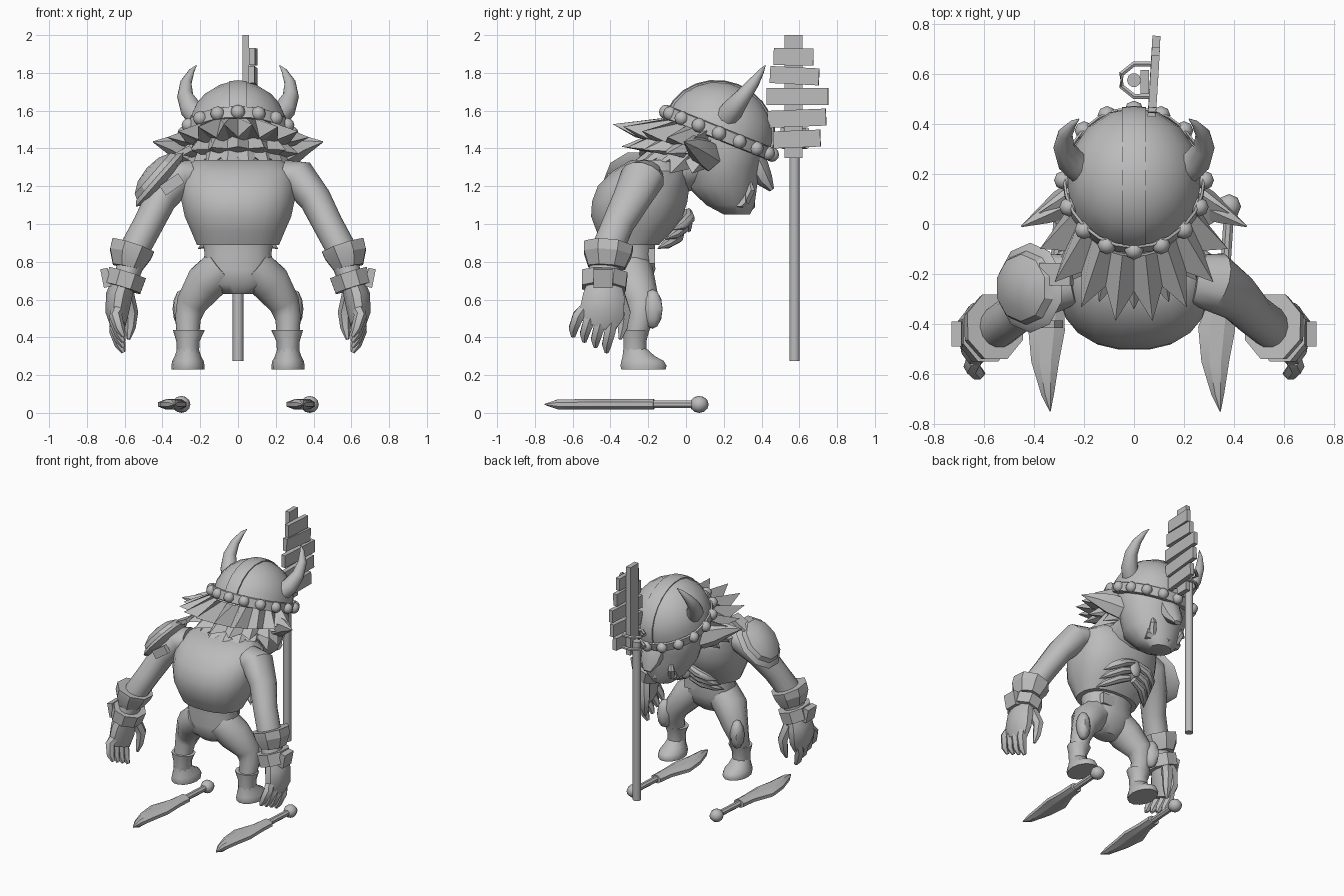
import bpy, bmesh, math
from mathutils import Vector, Matrix

old = bpy.data.objects.get("Cube")
if old:
    bpy.data.objects.remove(old, do_unlink=True)

grey = bpy.data.materials.new("stone grey")
grey.use_nodes = True
grey.diffuse_color = (0.5, 0.5, 0.5, 1)
grey.node_tree.nodes["Principled BSDF"].inputs["Base Color"].default_value = (0.5, 0.5, 0.5, 1)


def finish(name, bm, mirror=False, smooth=40):
    bmesh.ops.recalc_face_normals(bm, faces=bm.faces)
    mesh = bpy.data.meshes.new(name)
    bm.to_mesh(mesh)
    bm.free()
    mesh.materials.append(grey)
    ob = bpy.data.objects.new(name, mesh)
    bpy.context.collection.objects.link(ob)
    if mirror:
        ob.modifiers.new("Mirror", 'MIRROR')
    if smooth:
        bpy.ops.object.select_all(action='DESELECT')
        ob.select_set(True)
        bpy.context.view_layer.objects.active = ob
        bpy.ops.object.shade_smooth_by_angle(angle=math.radians(smooth))
    return ob


def tube(name, pts, sides=12, mirror=False, smooth=40, level=False, ref='Y', power=1.0):
    """Loft rings (x, y, z, radius along ref, other radius) along a path."""
    bm = bmesh.new()
    axis = Vector((0, 1, 0)) if ref == 'Y' else Vector((1, 0, 0))
    pos = [Vector(p[:3]) for p in pts]
    rings = []
    for i, p in enumerate(pts):
        t = pos[min(i + 1, len(pos) - 1)] - pos[max(i - 1, 0)]
        t = Vector((0, 0, 1)) if level else t.normalized()
        u = (axis - t * axis.dot(t)).normalized()
        v = t.cross(u)
        ru, rv = p[3], p[-1]
        ring = []
        for k in range(sides):
            a = math.tau * (k + 0.5) / sides
            c, s = math.cos(a), math.sin(a)
            c = math.copysign(abs(c) ** power, c)
            s = math.copysign(abs(s) ** power, s)
            ring.append(bm.verts.new(pos[i] + u * ru * c + v * rv * s))
        rings.append(ring)
    for a, b in zip(rings, rings[1:]):
        for k in range(sides):
            n = (k + 1) % sides
            bm.faces.new((a[k], a[n], b[n], b[k]))
    bm.faces.new(rings[0])
    bm.faces.new(rings[-1])
    return finish(name, bm, mirror, smooth)


def ball(name, loc, scale, rot=None, mirror=False, seg=12, rows=8, smooth=40, half=False):
    bm = bmesh.new()
    bmesh.ops.create_uvsphere(bm, u_segments=seg, v_segments=rows, radius=1)
    if half:
        bmesh.ops.bisect_plane(bm, geom=bm.verts[:] + bm.edges[:] + bm.faces[:],
                               plane_co=(0, 0, 0), plane_no=(0, 0, -1), clear_outer=True)
        bmesh.ops.holes_fill(bm, edges=bm.edges)
    m = Matrix.Translation(loc) @ (rot or Matrix()) @ Matrix.Diagonal((*scale, 1))
    bm.transform(m)
    return finish(name, bm, mirror, smooth)


def box(name, loc, size, rot=None, mirror=False):
    bm = bmesh.new()
    bmesh.ops.create_cube(bm, size=1)
    bm.transform(Matrix.Translation(loc) @ (rot or Matrix()) @ Matrix.Diagonal((*size, 1)))
    return finish(name, bm, mirror, 0)


def mane_layer(name, count, reach, top, tip_z, low, droop):
    """Half star of hair: each point joins an inner top, outer zigzag and inner lower edge."""
    bm = bmesh.new()
    rows = []
    for i in range(2 * count - 1):
        a = math.radians(-100 + 100 * i / (count - 1))
        s, c = math.sin(a), math.cos(a)
        side = 1 - abs(c)
        if i % 2 == 0:
            outer = (.385 * s * reach, -.02 - .375 * c * reach, tip_z - droop * side)
        else:
            outer = (.3 * s * reach, .0 - .27 * c * reach, (top + low) / 2 - .03 - droop * side * .5)
        rows.append([bm.verts.new(p) for p in ((.24 * s, .1 - .23 * c, top - .06 * side), outer,
                                               (.2 * s, .08 - .18 * c, low - .03 * side))])
    for a, b in zip(rows, rows[1:]):
        for k in range(3):
            n = (k + 1) % 3
            bm.faces.new((a[k], a[n], b[n], b[k]))
    bm.faces.new(rows[0])
    bm.faces.new(rows[-1])
    finish(name, bm, False, 20)


# Torso, hips and neck
tube("torso", [(0, -.29, .89, .15, .22), (0, -.275, .96, .2, .25), (0, -.26, 1.04, .245, .285),
               (0, -.245, 1.12, .255, .302), (0, -.225, 1.2, .245, .306), (0, -.19, 1.28, .2, .3),
               (0, -.16, 1.34, .13, .23)], 20, level=True, power=.85)
tube("hips", [(0, -.3, .63, .06, .08), (0, -.3, .68, .11, .17), (0, -.29, .76, .13, .195),
              (0, -.29, .84, .125, .18), (0, -.29, .92, .13, .19)], 16, level=True, power=.9)
tube("neck", [(0, -.2, 1.22, .13, .17), (0, -.03, 1.3, .14, .18), (0, .14, 1.34, .13, .18)], 12)
box("belt_pouch", (.08, -.19, .83), (.1, .05, .08))

# Legs, knee pads and boots
tube("legs", [(.08, -.3, .77, .12, .11), (.17, -.28, .69, .12, .11), (.245, -.23, .58, .09, .085),
              (.265, -.24, .5, .07, .07), (.265, -.27, .4, .06, .06), (.265, -.27, .34, .055, .055)], 12, True)
ball("knee_pads", (.295, -.178, .55), (.05, .06, .105), Matrix.Rotation(-.5, 4, 'Z'), True, 8, 6, 50)
tube("boot_cuffs", [(.26, -.265, .44, .075, .085), (.265, -.27, .38, .064, .062),
                    (.265, -.27, .31, .065, .058)], 10, True, level=True)
tube("boots", [(.265, -.225, .23, .12, .087), (.265, -.225, .25, .125, .088), (.265, -.23, .275, .115, .083),
               (.265, -.25, .3, .088, .07), (.265, -.27, .34, .063, .057)], 14, True, level=True)

# Arms, cuffs and bands
tube("arms", [(.24, -.22, 1.26, .1, .08), (.32, -.23, 1.245, .12, .1), (.41, -.29, 1.13, .1, .085),
              (.475, -.36, 1.0, .085, .08), (.54, -.41, .88, .085, .08), (.59, -.44, .72, .08, .065)], 14, True)
tube("arm_cuffs", [(.555, -.41, .885, .14, .125), (.57, -.415, .84, .135, .12),
                   (.585, -.42, .77, .105, .085)], 8, True, 20)
tube("wrist_bands", [(.585, -.43, .74, .13, .11), (.61, -.435, .66, .125, .105)], 8, True, 20)
box("band_plates", (.7, -.44, .715), (.04, .1, .1), Matrix.Rotation(.2, 4, 'Y'), True)

# Hands
tube("palms", [(.605, -.43, .7, .09, .06), (.63, -.435, .62, .115, .07), (.64, -.445, .53, .125, .062),
               (.635, -.47, .46, .1, .04)], 10, True)
for i in range(4):
    y = -.385 - i * .053
    end = y - .035 - i * .006
    tip = .32 + i * .028
    tube(f"finger_{i + 1}", [(.64, y, .54, .034), (.648, (y + end) / 2, tip + .11, .034),
                             (.625, end, tip + .04, .028), (.605, end, tip, .012)], 6, True)
tube("thumbs", [(.59, -.36, .63, .04), (.565, -.325, .53, .037), (.57, -.335, .45, .028),
                (.58, -.35, .39, .01)], 6, True)

# Shoulder armour on one side, with its strap
tilt = Matrix.Rotation(-.85, 4, 'Y')
ball("shoulder_rim", (-.415, -.255, 1.235), (.2, .18, .04), tilt, False, 10, 6, 30)
ball("shoulder_pad", (-.42, -.255, 1.24), (.175, .155, .085), tilt, False, 10, 6, 30, True)
box("shoulder_strap", (-.31, -.2, 1.37), (.14, .09, .03), Matrix.Rotation(-.5, 4, 'Y'))
box("strap_end", (-.35, -.4, 1.21), (.12, .03, .06), Matrix.Rotation(-.6, 4, 'Y'))

# Head, nose, tusks and ears
tube("head", [(0, .27, 1.05, .07, .08), (0, .235, 1.1, .13, .14), (0, .19, 1.2, .19, .2),
              (0, .195, 1.3, .2, .235), (0, .185, 1.42, .23, .25), (0, .14, 1.53, .22, .24)], 16, level=True)
tube("nose", [(0, .33, 1.39, .07, .08), (0, .38, 1.3, .065, .085), (0, .415, 1.235, .05, .07),
              (0, .455, 1.18, .015, .03)], 8)
tube("lower_lip", [(-.13, .28, 1.13, .04), (0, .32, 1.11, .05), (.13, .28, 1.13, .04)], 8)
tube("tusks", [(.1, .31, 1.12, .028), (.12, .345, 1.18, .024), (.11, .33, 1.26, .003)], 6, True)
tube("ears", [(.2, .12, 1.36, .075, .085), (.28, .08, 1.39, .065, .08), (.36, .035, 1.42, .04, .05),
              (.45, -.01, 1.435, .003, .003)], 6, True, 25)

# Mane: a mass of hair with three layers of broad points round the back of the head
ball("mane_hair", (0, .03, 1.42), (.26, .22, .125), Matrix.Rotation(-.15, 4, 'X'), False, 14, 8)
mane_layer("mane_upper", 10, 1, 1.56, 1.53, 1.42, .09)
mane_layer("mane_middle", 9, .86, 1.5, 1.41, 1.36, .05)
mane_layer("mane_lower", 10, .8, 1.45, 1.3, 1.32, .04)

# Helmet with ridge, rim and studs
lean = Matrix.Rotation(math.radians(-22), 4, 'X')
centre = Vector((0, .175, 1.48))
ball("helmet", centre, (.27, .295, .272), lean, False, 16, 12, 40, True)
ridge = []
for i in range(13):
    a = math.pi * i / 12
    p = centre + lean @ Vector((0, -.29 * math.cos(a), .268 * math.sin(a)))
    ridge.append((*p, .055, .012))
tube("helmet_ridge", ridge, 6, ref='X', smooth=60)
rim = [(-.035, .275, .295), (-.03, .285, .305), (.03, .285, .305), (.035, .275, .295)]
bm = bmesh.new()
loops = [[bm.verts.new(centre + lean @ Vector((rx * math.cos(math.tau * k / 24),
          ry * math.sin(math.tau * k / 24), h))) for k in range(24)] for h, rx, ry in rim]
for lo, hi in zip(loops, loops[1:]):
    for k in range(24):
        bm.faces.new((lo[k], lo[k - 1], hi[k - 1], hi[k]))
bm.faces.new(loops[0])
finish("helmet_rim", bm)
for i in range(16):
    a = math.tau * i / 16 + math.pi / 2
    p = centre + lean @ Vector((.282 * math.cos(a), .302 * math.sin(a), 0))
    ball(f"helmet_stud_{i + 1}", p, (.038, .038, .038), None, False, 8, 6, 60)
tube("horns", [(.21, .22, 1.57, .062), (.25, .25, 1.61, .058), (.28, .305, 1.68, .043),
               (.275, .36, 1.75, .03), (.245, .4, 1.81, .015), (.22, .42, 1.84, .002)], 10, True)

# Claws curving round each side of the chest, and a pendant
for i in range(3):
    z = 1.06 - .05 * i
    tube(f"chest_claw_{i + 1}", [(.02, .01 - .02 * i, z, .024), (.1, .015 - .03 * i, z - .03, .032),
                                 (.17, -.02 - .04 * i, z - .065, .026),
                                 (.21, -.07 - .04 * i, z - .09, .002)], 8, True)
ball("pendant", (0, .015, 1.02), (.045, .02, .065), None, False, 8, 6)

# Signpost weapon: pole, spine board, slats and bindings
tube("pole", [(0, .575, .275, .028), (0, .575, 1.45, .028)], 10)
box("spine_board", (.042, .568, 1.675), (.034, .095, .65))
slats = [(1.885, .57, .21, -.01), (1.785, .575, .26, -.05), (1.675, .59, .325, 0),
         (1.56, .587, .31, .04), (1.45, .587, .25, .04)]
for i, (z, y, w, turn) in enumerate(slats):
    box(f"slat_{i + 1}", (.08, y, z), (.032, w, .09),
        Matrix.Rotation(turn, 4, 'X') @ Matrix.Rotation(-.06, 4, 'Z'))
for i, z in enumerate((1.41, 1.5)):
    tube(f"binding_{i + 1}", [(.07, .64, z, .012), (0, .64, z, .012), (-.05, .6, z, .012),
                              (-.05, .55, z, .012), (0, .51, z, .012), (.07, .51, z, .012)], 6, smooth=20)

# Two matching knives lying on the ground
for side, dx in (("a", 0), ("b", -.68)):
    blade = [(.345, -.75, .002, .002), (.335, -.68, .028, .028), (.325, -.55, .06, .03),
             (.33, -.42, .08, .03), (.355, -.28, .05, .03), (.365, -.17, .045, .03)]
    tube(f"knife_blade_{side}", [(x + dx, y, .045, w, h) for x, y, w, h in blade], 8, ref='X', smooth=20)
    tube(f"knife_grip_{side}", [(.365 + dx, -.18, .045, .022), (.38 + dx, .05, .045, .022)], 8, ref='X')
    ball(f"knife_pommel_{side}", (.38 + dx, .07, .045), (.048, .05, .045), None, False, 8, 6, 60)
